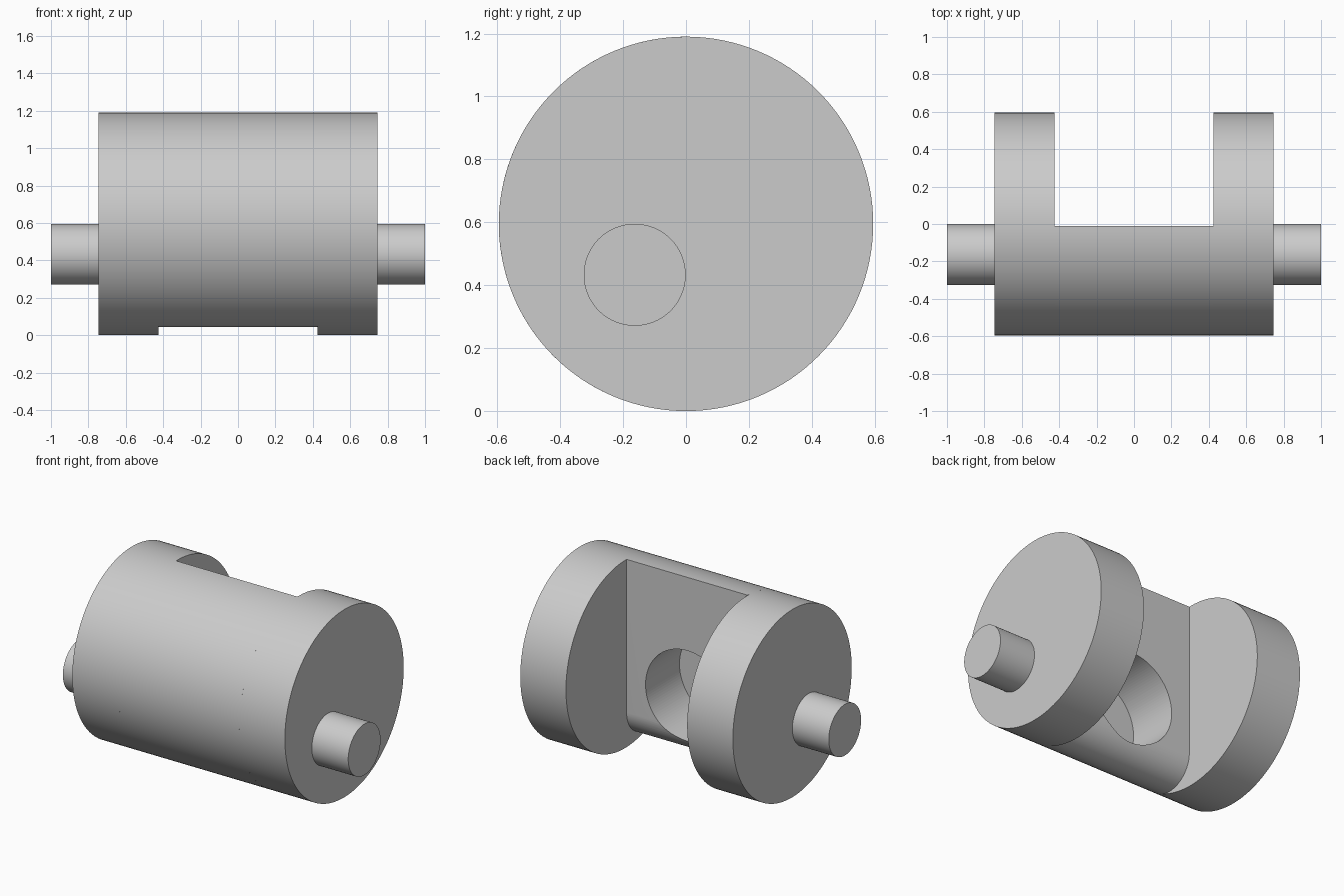
import bpy
import bmesh
from math import radians, sin, cos, pi, atan2
from mathutils import Matrix

cube = bpy.data.objects.get("Cube")
if cube:
    bpy.data.objects.remove(cube, do_unlink=True)

R = 0.595          # drum radius, also its axis height
HALF = 0.745       # drum half length
SLOT = 0.425       # half width of the slot
BACK = -0.012      # flat wall of the slot
PIN_Y, PIN_Z, PIN_R = -0.163, 0.433, 0.162

grey = bpy.data.materials.new("plain grey")
grey.use_nodes = True
grey.diffuse_color = (0.6, 0.6, 0.6, 1)
grey.node_tree.nodes["Principled BSDF"].inputs["Base Color"].default_value = (0.6, 0.6, 0.6, 1)


def finish(name, bm):
    bmesh.ops.recalc_face_normals(bm, faces=bm.faces)
    mesh = bpy.data.meshes.new(name)
    bm.to_mesh(mesh)
    bm.free()
    mesh.materials.append(grey)
    obj = bpy.data.objects.new(name, mesh)
    bpy.context.collection.objects.link(obj)
    return obj


def smooth(obj):
    bpy.ops.object.select_all(action='DESELECT')
    obj.select_set(True)
    bpy.context.view_layer.objects.active = obj
    bpy.ops.object.shade_smooth_by_angle(angle=radians(30))


def cylinder(name, centre, radius, length, axis):
    bm = bmesh.new()
    turn = Matrix.Rotation(pi / 2, 4, axis)
    bmesh.ops.create_cone(bm, cap_ends=True, segments=128, radius1=radius, radius2=radius,
                          depth=length, matrix=Matrix.Translation(centre) @ turn)
    return finish(name, bm)


def arc(cy, cz, radius, start, end, steps):
    angles = [start + (end - start) * i / steps for i in range(steps + 1)]
    return [(cy + radius * cos(a), cz + radius * sin(a)) for a in angles]


# Cheeks and pins on both ends
for side, sign in (("left", 1), ("right", -1)):
    smooth(cylinder(side + "_cheek", (sign * (HALF + SLOT) / 2, 0, R), R, HALF - SLOT, 'Y'))
    smooth(cylinder(side + "_pin", (sign * (HALF + 0.99) / 2, PIN_Y, PIN_Z), PIN_R, 1.01 - HALF, 'Y'))

# Web: front half of the drum, with a round lower corner tangent to the drum
corner_r, corner_z = 0.176, 0.22
corner_y = BACK - corner_r
tangent = atan2(corner_z - R, corner_y)
top = atan2((R * R - BACK * BACK) ** 0.5, BACK)
profile = arc(0, R, R, top, tangent + 2 * pi, 64)
profile += arc(corner_y, corner_z, corner_r, tangent, 0, 24)[1:]
bm = bmesh.new()
face = bm.faces.new([bm.verts.new((-SLOT, y, z)) for y, z in profile])
moved = bmesh.ops.extrude_face_region(bm, geom=[face])["geom"]
bmesh.ops.translate(bm, vec=(2 * SLOT, 0, 0), verts=[v for v in moved if isinstance(v, bmesh.types.BMVert)])
web = finish("web", bm)

# Blind bore in the back of the web
bore_depth = 0.34
cutter = cylinder("bore_cutter", (0, BACK - bore_depth + 0.4, PIN_Z), 0.292, 0.8, 'X')
cutter.hide_render = True
cutter.hide_viewport = True
cut = web.modifiers.new("bore", 'BOOLEAN')
cut.operation = 'DIFFERENCE'
cut.solver = 'EXACT'
cut.object = cutter
smooth(web)

# Keep the smoothing after the cut
for mod in list(web.modifiers):
    if mod.type == 'NODES':
        web.modifiers.move(web.modifiers.find(mod.name), len(web.modifiers) - 1)
